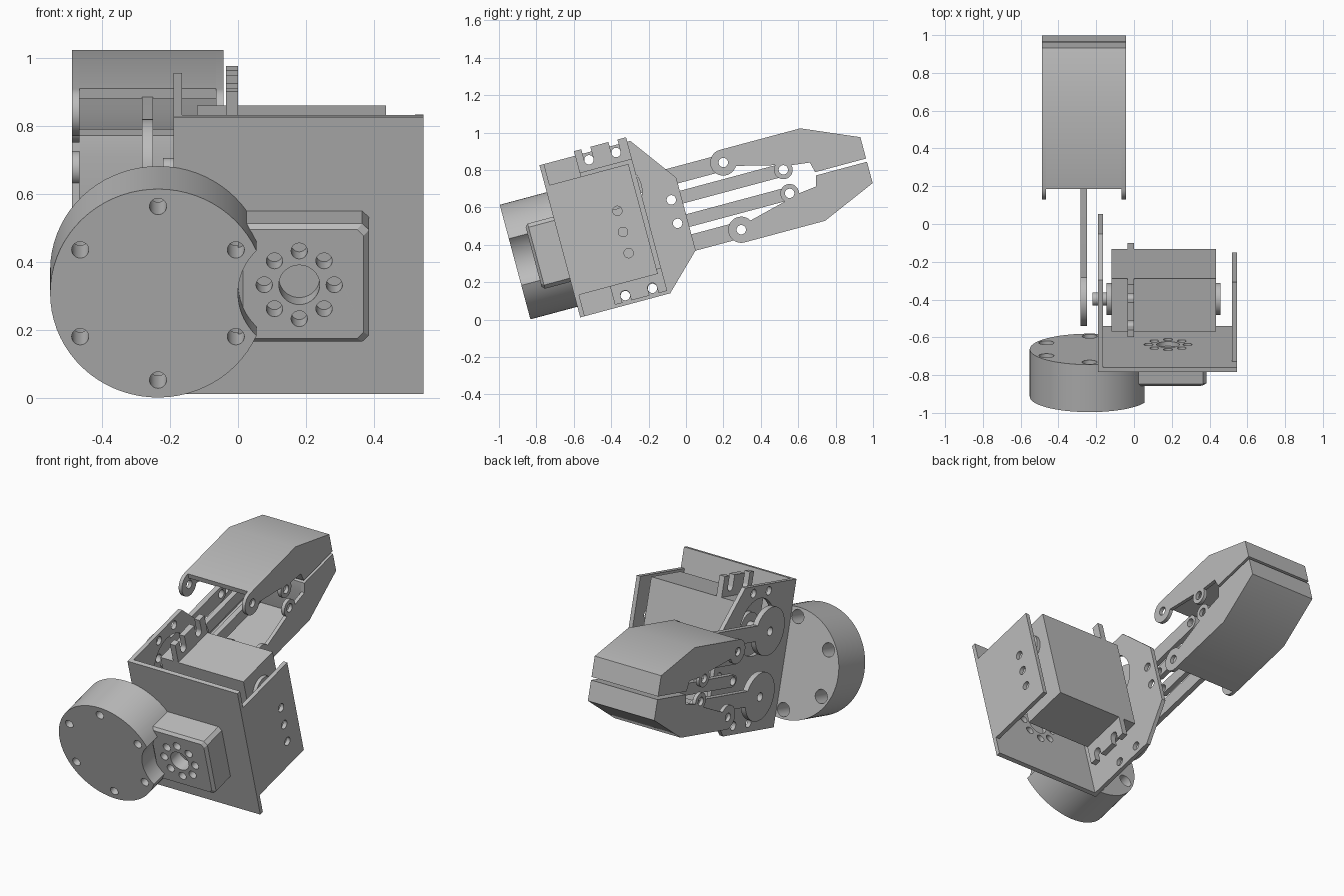
import bpy, bmesh, math
from mathutils import Matrix

if "Cube" in bpy.data.objects:
    bpy.data.objects.remove(bpy.data.objects["Cube"])

# The whole arm is built level (u = forward, v = up), then pitched 15 degrees
TILT = Matrix.Rotation(math.radians(15), 4, 'X')
SIDE = Matrix(((0, 0, 1, 0), (1, 0, 0, 0), (0, 1, 0, 0), (0, 0, 0, 1)))    # profile (u, v), depth x
FACE = Matrix(((1, 0, 0, 0), (0, 0, 1, 0), (0, 1, 0, 0), (0, 0, 0, 1)))    # profile (x, v), depth u
MID = 0.574      # symmetry height of the gripper
PIN = 0.025      # pin hole radius

grey = bpy.data.materials.new("light_grey")
grey.diffuse_color = (0.5, 0.5, 0.5, 1)
grey.use_nodes = True
grey.node_tree.nodes["Principled BSDF"].inputs["Base Color"].default_value = grey.diffuse_color


def arc(cx, cy, r, a0=0, a1=360, n=40):
    full = abs(a1 - a0) >= 360
    steps = n if full else max(4, int(n * abs(a1 - a0) / 360))
    pts = []
    for i in range(steps if full else steps + 1):
        a = math.radians(a0 + (a1 - a0) * i / steps)
        pts.append((cx + r * math.cos(a), cy + r * math.sin(a)))
    return pts


def rect(x0, y0, x1, y1):
    return [(x0, y0), (x1, y0), (x1, y1), (x0, y1)]


def prism(name, outline, holes, d0, d1, frame, edit=None):
    """Extrude a flat outline with holes from depth d0 to d1."""
    cu = bpy.data.curves.new(name, 'CURVE')
    cu.dimensions = '2D'
    cu.fill_mode = 'BOTH'
    cu.extrude = abs(d1 - d0) / 2
    for loop in [outline] + holes:
        sp = cu.splines.new('POLY')
        sp.points.add(len(loop) - 1)
        for p, (x, y) in zip(sp.points, loop):
            p.co = (x, y, 0, 1)
        sp.use_cyclic_u = True
    tmp = bpy.data.objects.new(name + "_curve", cu)
    bpy.context.collection.objects.link(tmp)
    dg = bpy.context.evaluated_depsgraph_get()
    me = bpy.data.meshes.new_from_object(tmp.evaluated_get(dg))
    bpy.data.objects.remove(tmp)
    bm = bmesh.new()
    bm.from_mesh(me)
    bmesh.ops.remove_doubles(bm, verts=bm.verts, dist=1e-5)
    for v in bm.verts:
        v.co.z += (d0 + d1) / 2
        if edit:
            edit(v.co)
    bm.transform(TILT @ frame)
    bmesh.ops.recalc_face_normals(bm, faces=bm.faces)
    bm.to_mesh(me)
    bm.free()
    me.materials.clear()
    me.materials.append(grey)
    ob = bpy.data.objects.new(name, me)
    bpy.context.collection.objects.link(ob)
    return ob


# Bracket: gear-side plate, back plate, short outer plate
EAR_U = (-0.28, -0.13)
plate = [(-0.543, 0.158), (-0.045, 0.158), (0.146, 0.345), (0.146, 0.747),
         (-0.04, 1.0), (-0.543, 1.0)]
holes = [arc(u, v, PIN) for u in EAR_U for v in (0.208, 0.96)]
holes += [arc(0.09, MID + w, PIN) for w in (-0.065, 0.065)]
holes += [arc(-0.21, 0.388, PIN), arc(-0.21, 0.76, 0.165)]
prism("bracket_gear_plate", plate, holes, -0.19, -0.165, SIDE)

HX, HV = 0.18, 0.532     # centre of the wrist bolt pattern
bolts = [arc(HX, HV, 0.06)]
for k in range(8):
    a = k * math.pi / 4
    bolts.append(arc(HX + 0.103 * math.cos(a), HV + 0.103 * math.sin(a), 0.024, n=24))
prism("bracket_back_plate", rect(-0.165, 0.158, 0.545, 1.0), bolts, -0.543, -0.518, FACE)
prism("bracket_outer_plate", rect(-0.518, 0.276, -0.082, 0.884),
      [arc(-0.204, 0.54 + d, PIN) for d in (-0.117, 0, 0.117)], 0.52, 0.545, SIDE)

# Gripper servo: body, notched ears, bearing discs and shaft
prism("servo_body", rect(-0.346, 0.30, -0.057, 0.906), [], -0.12, 0.435, SIDE)


def ear(name, root, tip, centre):
    s = 1 if tip > root else -1
    pts = [(-0.346, root), (-0.346, tip)]
    for u in EAR_U:
        pts.append((u - PIN, tip))
        pts += [(x, centre + s * (y - centre)) for x, y in arc(u, centre, PIN, 180, 360)]
        pts.append((u + PIN, tip))
    pts += [(-0.057, tip), (-0.057, root)]
    prism(name, pts, [], -0.035, 0.0, SIDE)


ear("servo_top_ear", 0.906, 1.025, 0.96)
ear("servo_bottom_ear", 0.30, 0.175, 0.212)
for name, r, x0, x1 in (("servo_output_disc", 0.085, -0.145, -0.12),
                        ("servo_shaft", 0.035, -0.22, -0.145),
                        ("servo_rear_disc", 0.085, 0.435, 0.457)):
    prism(name, arc(-0.21, 0.75, r), [], x0, x1, SIDE)

# Wrist box: solid rear, drilled middle, drilled chamfered front
box = [(0.0, 0.355), (0.365, 0.355), (0.385, 0.375), (0.385, 0.695), (0.365, 0.715), (0.0, 0.715)]


def chamfer(co):
    if co.z < -0.69 and math.hypot(co.x - HX, co.y - HV) > 0.15:
        co.x = HX + (co.x - HX) * 0.92
        co.y = HV + (co.y - HV) * 0.92


prism("wrist_box_rear", box, [], -0.62, -0.543, FACE)
prism("wrist_box_middle", box, bolts, -0.685, -0.62, FACE)
prism("wrist_box_front", box, bolts, -0.70, -0.685, FACE, chamfer)

# Round base with a bite taken out around the wrist bolts
BX, BV, BR, CUT = -0.235, 0.534, 0.317, 0.18
dist = HX - BX
cross = (dist * dist + BR * BR - CUT * CUT) / (2 * dist)
a_big = math.degrees(math.acos(cross / BR))
a_cut = math.degrees(math.acos((dist - cross) / CUT))
outline = arc(BX, BV, BR, a_big, 360 - a_big, 72)
outline += arc(HX, BV, CUT, 180 + a_cut, 180 - a_cut, 72)[1:-1]


def ring(r):
    out = []
    for k in range(6):
        a = math.radians(90 + 60 * k)
        out.append(arc(BX + 0.264 * math.cos(a), BV + 0.264 * math.sin(a), r, n=24))
    return out


prism("base_front", outline, ring(0.025), -0.803, -0.66, FACE)
prism("base_rear", outline, ring(0.04), -0.66, -0.543, FACE)


# Links and claws, mirrored above and below the middle
def link(u0, u1, v, r, h):
    a = math.degrees(math.asin(h / r))
    return arc(u0, v, r, a, 360 - a) + arc(u1, v, h, -90, 90)


for s, side in ((1, "upper"), (-1, "lower")):
    def flip(pts):
        return [(u, MID + s * w) for u, w in pts]

    prism(side + "_drive_link", flip(link(-0.21, 0.41, 0.186, 0.14, 0.045)),
          [flip(arc(u, 0.186, PIN)) for u in (-0.21, 0.41)], -0.282, -0.25, SIDE)
    prism(side + "_follower_link", flip(link(0.09, 0.71, 0.065, 0.0351, 0.035)),
          [flip(arc(u, 0.065, PIN)) for u in (0.09, 0.71)], -0.282, -0.25, SIDE)

    cheek = arc(0.41, 0.186, 0.07, 90, 330) + arc(0.71, 0.065, 0.05, 135, 375)
    cheek += [(0.857, 0.066), (0.871, 0.009), (1.153, 0.009), (1.153, 0.127), (0.855, 0.256)]
    pins = [flip(arc(0.41, 0.186, PIN)), flip(arc(0.71, 0.065, PIN))]
    for tag, x0, x1 in (("left", -0.487, -0.465), ("right", -0.065, -0.043)):
        prism(side + "_claw_cheek_" + tag, flip(cheek), pins, x0, x1, SIDE)
    cover = [(0.415, 0.256), (0.855, 0.256), (1.153, 0.127), (1.153, 0.009), (0.871, 0.009),
             (0.857, 0.066), (0.85, 0.226), (0.415, 0.226)]
    prism(side + "_claw_cover", flip(cover), [], -0.465, -0.065, SIDE)

# Smooth the round walls, keep every edge crisp
for ob in bpy.context.collection.objects:
    ob.select_set(True)
    bpy.context.view_layer.objects.active = ob
bpy.ops.object.shade_smooth_by_angle(angle=math.radians(25))
